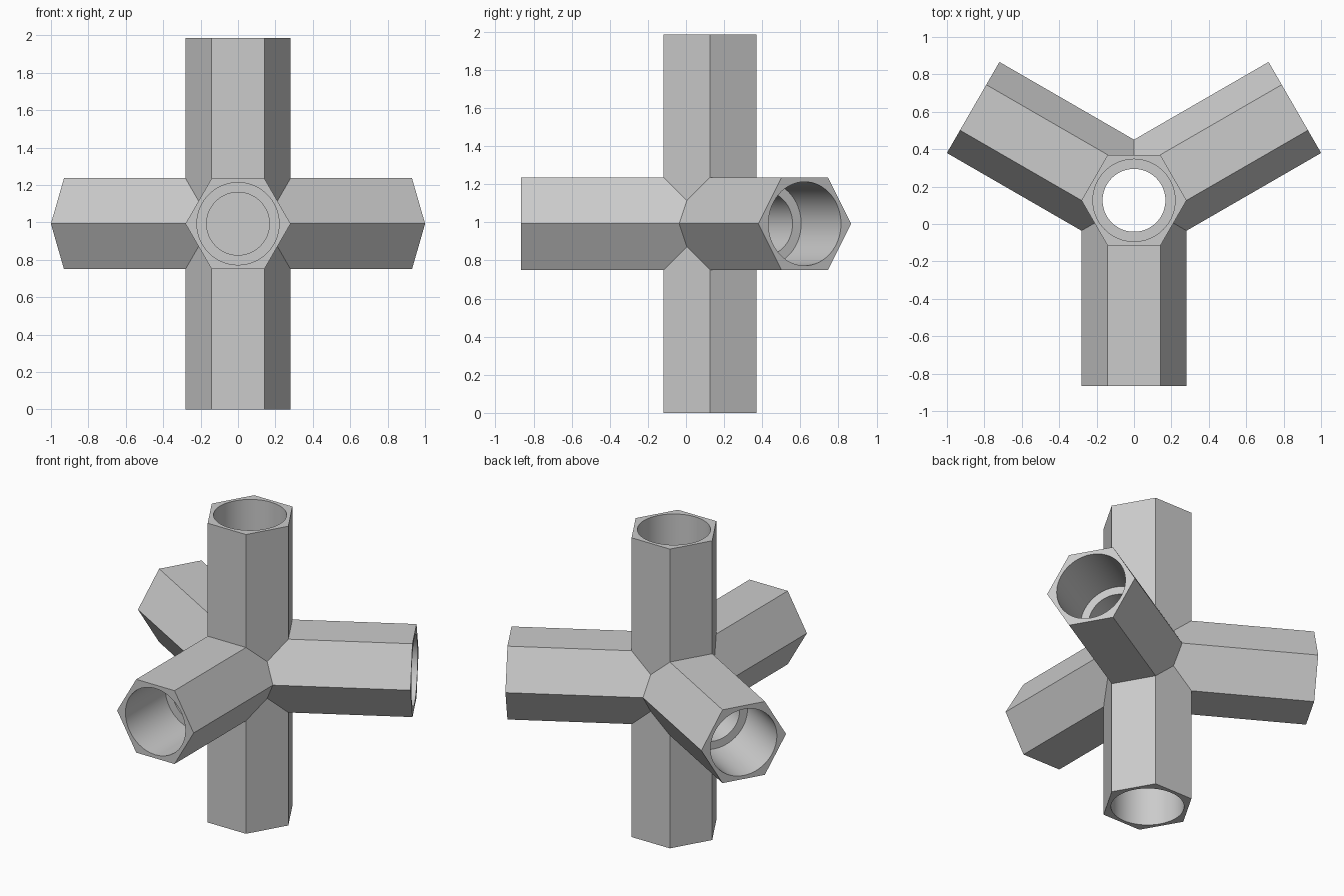
import bpy
import bmesh
from math import cos, sin, pi, radians
from mathutils import Matrix, Vector

if "Cube" in bpy.data.objects:
    bpy.data.objects.remove(bpy.data.objects["Cube"], do_unlink=True)

REACH = 0.993          # hub centre to the end of each tube
HEX = 0.281            # corner radius of the hexagonal tubes
SOCKET, BORE = 0.22, 0.168
SHOULDER, FLOOR = 0.575, 0.25
CENTRE = Matrix.Translation(Vector((0, 0.1265, REACH)))

grey = bpy.data.materials.new("plain_grey")
grey.use_nodes = True
grey.diffuse_color = (0.6, 0.6, 0.6, 1)
grey.node_tree.nodes["Principled BSDF"].inputs["Base Color"].default_value = (0.6, 0.6, 0.6, 1)


def turned(name, profile, sides, matrix):
    """Closed solid from (radius, height) rings around the local z axis."""
    bm = bmesh.new()
    rings = []
    for radius, height in profile:
        angles = [2 * pi * i / sides for i in range(sides)]
        rings.append([bm.verts.new((radius * cos(a), radius * sin(a), height)) for a in angles])
    for low, high in zip(rings, rings[1:]):
        for i in range(sides):
            j = (i + 1) % sides
            bm.faces.new((low[i], low[j], high[j], high[i]))
    bm.faces.new(rings[0][::-1])
    bm.faces.new(rings[-1])
    bm.transform(matrix)
    bmesh.ops.recalc_face_normals(bm, faces=bm.faces[:])
    mesh = bpy.data.meshes.new(name)
    bm.to_mesh(mesh)
    bm.free()
    mesh.materials.append(grey)
    obj = bpy.data.objects.new(name, mesh)
    bpy.context.collection.objects.link(obj)
    return obj


def combine(target, tool, operation):
    """Apply a boolean and discard the tool."""
    mod = target.modifiers.new("combine", "BOOLEAN")
    mod.operation = operation
    mod.solver = "EXACT"
    mod.object = tool
    bpy.context.view_layer.objects.active = target
    bpy.ops.object.modifier_apply(modifier=mod.name)
    bpy.data.objects.remove(tool, do_unlink=True)


# Three horizontal arms spread evenly, one facing the front
arm_frames = [CENTRE @ Matrix.Rotation(radians(a), 4, "Z") @ Matrix.Rotation(radians(90), 4, "X")
              for a in (0, 120, 240)]

# Upright hexagonal tube joined with the arms
connector = turned("tube_connector", [(HEX, -REACH), (HEX, REACH)], 6, CENTRE)
for frame in arm_frames:
    combine(connector, turned("arm", [(HEX, 0.02), (HEX, REACH)], 6, frame), "UNION")

# Stepped through hole in the upright
end = REACH + 0.1
through = [(SOCKET, -end), (SOCKET, -SHOULDER), (BORE, -SHOULDER),
           (BORE, SHOULDER), (SOCKET, SHOULDER), (SOCKET, end)]
combine(connector, turned("through_cutter", through, 64, CENTRE), "DIFFERENCE")

# Stepped blind sockets in the arms
blind = [(BORE, FLOOR), (BORE, SHOULDER), (SOCKET, SHOULDER), (SOCKET, end)]
for frame in arm_frames:
    combine(connector, turned("socket_cutter", blind, 64, frame), "DIFFERENCE")

# Round bores shade smooth, hexagon edges stay crisp
bpy.ops.object.select_all(action="DESELECT")
connector.select_set(True)
bpy.context.view_layer.objects.active = connector
bpy.ops.object.shade_smooth_by_angle(angle=radians(30))
